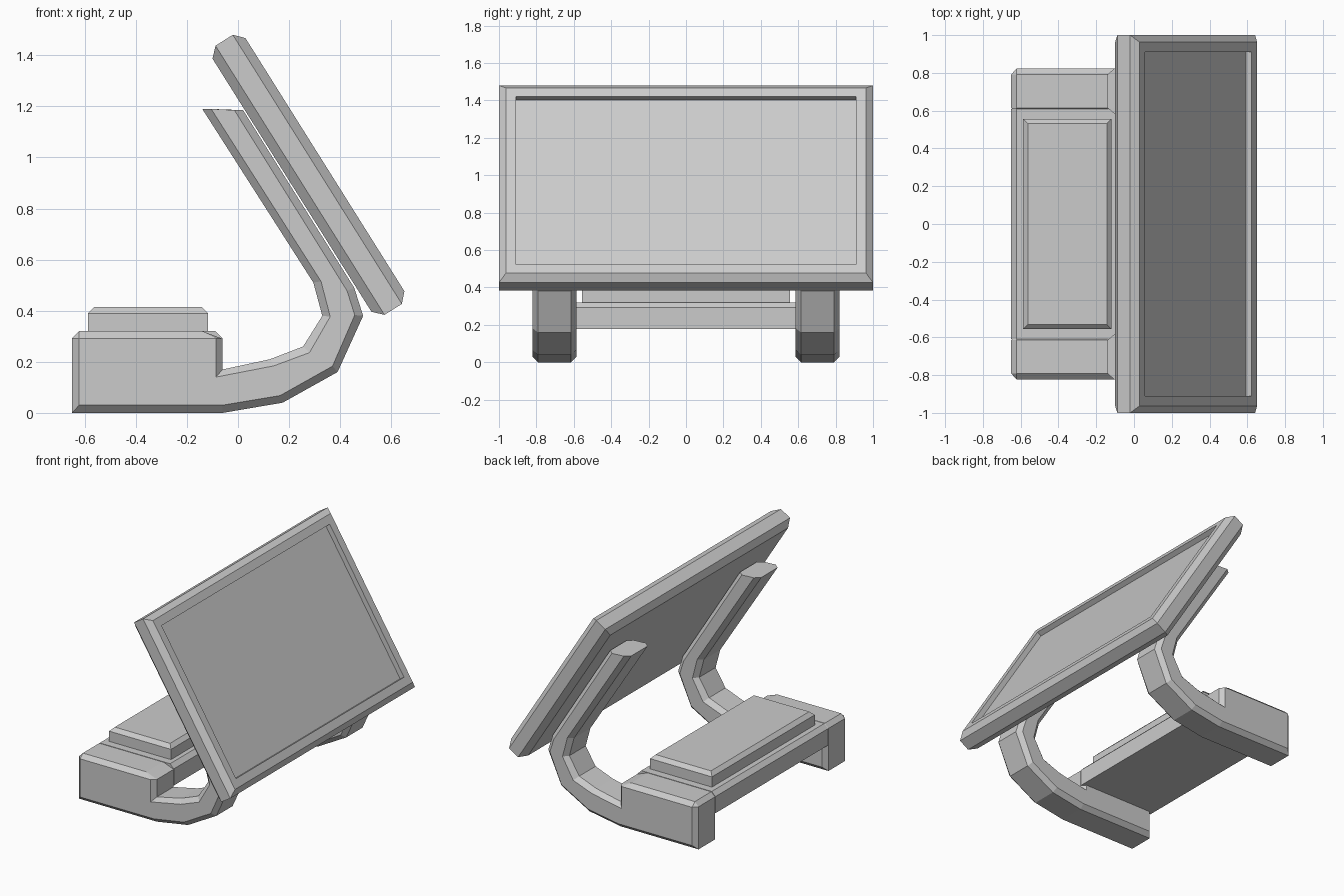
import bpy, bmesh
from mathutils import Vector

if "Cube" in bpy.data.objects:
    bpy.data.objects.remove(bpy.data.objects["Cube"])


def loft(name, loops):
    """Skin a stack of equal-length point loops and cap both ends."""
    bm = bmesh.new()
    rings = [[bm.verts.new(p) for p in loop] for loop in loops]
    n = len(rings[0])
    for a, b in zip(rings, rings[1:]):
        for i in range(n):
            j = (i + 1) % n
            bm.faces.new((a[i], a[j], b[j], b[i]))
    bm.faces.new(rings[0][::-1])
    bm.faces.new(rings[-1])
    bmesh.ops.remove_doubles(bm, verts=bm.verts, dist=0.0005)
    bmesh.ops.recalc_face_normals(bm, faces=bm.faces)
    me = bpy.data.meshes.new(name)
    bm.to_mesh(me)
    bm.free()
    ob = bpy.data.objects.new(name, me)
    bpy.context.collection.objects.link(ob)
    return ob


def at_y(profile, y):
    return [(x, y, z) for x, z in profile]


# Curved arm with its base foot: full profile and the inset side face profile
full = [(-.65, 0), (-.06, 0), (.175, .04), (.39, .16), (.49, .38), (.455, .49),
        (.02, 1.185), (-.14, 1.19), (.295, .51), (.33, .38), (.255, .26),
        (.125, .21), (-.06, .17), (-.06, .29), (-.14, .32), (-.622, .32), (-.65, .292)]
side = [(-.622, .03), (-.062, .03), (.165, .068), (.37, .183), (.457, .383), (.427, .478),
        (-.014, 1.185), (-.105, 1.19), (.325, .515), (.361, .377), (.28, .236),
        (.14, .184), (-.087, .14), (-.087, .292), (-.087, .292), (-.622, .292), (-.622, .292)]
for label, s in (("left", 1), ("right", -1)):
    loft("support_arm_" + label,
         [at_y(side, s * .585), at_y(full, s * .615), at_y(full, s * .792), at_y(side, s * .822)])

# Cross slab joining the two feet
slab = [(-.65, .178), (-.06, .178), (-.06, .292), (-.088, .32), (-.622, .32), (-.65, .292)]
loft("base_slab", [at_y(slab, -.61), at_y(slab, .61)])


# Raised plate on the base
def plate_loop(inset, z):
    x0, x1, y = -.587 + inset, -.118 - inset, .557 - inset
    return [(x0, -y, z), (x1, -y, z), (x1, y, z), (x0, y, z)]


loft("raised_plate", [plate_loop(0, .30), plate_loop(0, .39), plate_loop(.025, .415)])

# Tilted screen: chamfered slab with a recessed panel on the front
centre = Vector((.275, 0, .931))
up = Vector((-.532, 0, .847))
out = Vector((.847, 0, .532))


def screen_loop(u, y, n):
    return [centre + up * (u * a) + Vector((0, y * b, 0)) + out * n
            for a, b in ((-1, -1), (-1, 1), (1, 1), (1, -1))]


loft("screen", [screen_loop(*p) for p in (
    (.585, .963, -.075), (.622, 1, -.038), (.622, 1, .042),
    (.585, .963, .077), (.53, .91, .077), (.53, .91, .042))])
